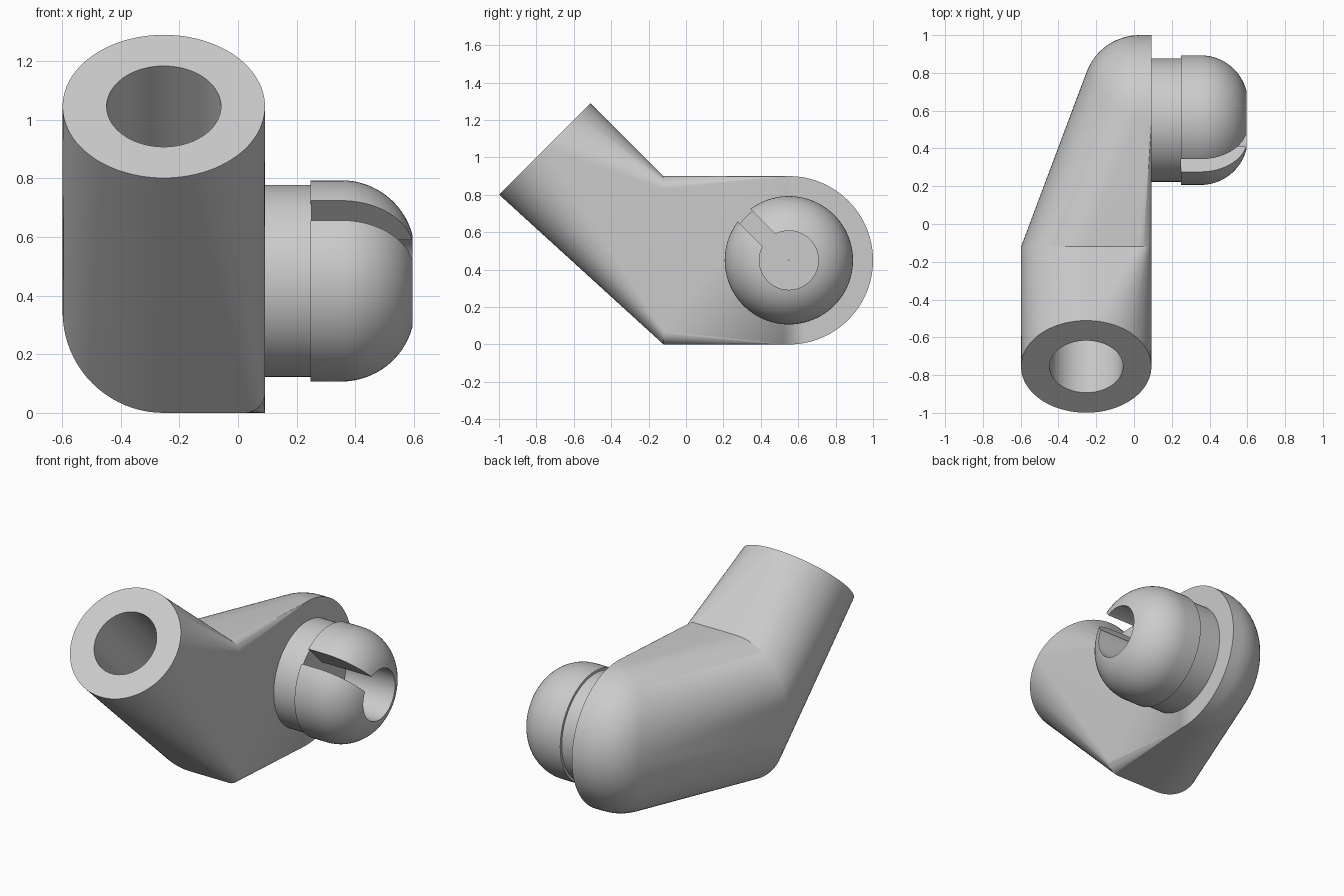
import bpy, bmesh
from math import sin, cos, pi, radians
from mathutils import Vector, Matrix

cube = bpy.data.objects.get("Cube")
if cube:
    bpy.data.objects.remove(cube)

grey = bpy.data.materials.new("light grey")
grey.use_nodes = True
grey.diffuse_color = (0.6, 0.6, 0.6, 1)
grey.node_tree.nodes["Principled BSDF"].inputs["Base Color"].default_value = (0.6, 0.6, 0.6, 1)

SEG = 96
TUBE_X, TUBE_R = -0.253, 0.345      # tube axis and radius
BEND_Y = -0.12                      # plane where tube meets arm
PIVOT = Vector((0, 0.55, 0.45))     # knob axis runs along x through here
FACE_X, END_R, FILLET = 0.092, 0.45, 0.3
TUBE_END = Vector((TUBE_X, -0.755, 1.045))
UP = Vector((0, 1, 1)).normalized()
OUT = Vector((0, -1, 1)).normalized()
X, Y, Z = Vector((1, 0, 0)), Vector((0, 1, 0)), Vector((0, 0, 1))


def ring(centre, u, v, r):
    return [centre + u * r * cos(2 * pi * i / SEG) + v * r * sin(2 * pi * i / SEG)
            for i in range(SEG)]


def corner(side, up, r):
    """Quarter-round corner of the section at the bend."""
    x = TUBE_X + side * (TUBE_R - r)
    z = END_R + up * (END_R - r)
    arc = [pi / 2 * i / 20 for i in range(21)]
    return [Vector((x + side * r * cos(a), BEND_Y, z + up * r * sin(a))) for a in arc]


def add_object(name, bm):
    mesh = bpy.data.meshes.new(name)
    bmesh.ops.recalc_face_normals(bm, faces=bm.faces)
    bm.to_mesh(mesh)
    bm.free()
    obj = bpy.data.objects.new(name, mesh)
    bpy.context.collection.objects.link(obj)
    mesh.materials.append(grey)
    return obj


def add_hull(bm, points):
    """Convex skin over the points, left open at the bend plane."""
    part = bmesh.new()
    for p in points:
        part.verts.new(p)
    bmesh.ops.convex_hull(part, input=part.verts)
    cap = [f for f in part.faces if all(abs(v.co.y - BEND_Y) < 1e-4 for v in f.verts)]
    bmesh.ops.delete(part, geom=cap, context='FACES')
    loose = [v for v in part.verts if not v.link_faces]
    bmesh.ops.delete(part, geom=loose, context='VERTS')
    temp = bpy.data.meshes.new("part")
    part.to_mesh(temp)
    part.free()
    bm.from_mesh(temp)
    bpy.data.meshes.remove(temp)


def revolve(name, profile):
    """Sweep a closed (x, radius) profile around the knob axis."""
    bm = bmesh.new()
    rings = [[bm.verts.new(p) for p in ring(PIVOT + X * x, Y, Z, r)] for x, r in profile]
    for a, b in zip(rings, rings[1:] + rings[:1]):
        for i in range(SEG):
            j = (i + 1) % SEG
            bm.faces.new((a[i], a[j], b[j], b[i]))
    return add_object(name, bm)


def cut(obj, cutter):
    mod = obj.modifiers.new("cut", 'BOOLEAN')
    mod.operation, mod.solver, mod.object = 'DIFFERENCE', 'EXACT', cutter
    bpy.context.view_layer.objects.active = obj
    bpy.ops.object.modifier_apply(modifier=mod.name)
    bpy.data.objects.remove(cutter)


def smooth(obj):
    bpy.ops.object.select_all(action='DESELECT')
    obj.select_set(True)
    bpy.context.view_layer.objects.active = obj
    bpy.ops.object.shade_smooth_by_angle(angle=radians(25))


# Elbow: tube and domed arm share one section, soft outside and tight inside
section = [p for up in (-1, 1) for p in corner(-1, up, 0.345) + corner(1, up, 0.07)]
dome = ring(PIVOT + X * FACE_X, Y, Z, END_R)
for k in range(17):
    a = pi / 2 * k / 16
    dome += ring(PIVOT + X * (0.03 - FILLET * sin(a)), Y, Z, END_R - FILLET * (1 - cos(a)))
bm = bmesh.new()
add_hull(bm, section + ring(TUBE_END, X, UP, TUBE_R))
add_hull(bm, section + dome)
bmesh.ops.remove_doubles(bm, verts=bm.verts, dist=1e-4)
bmesh.ops.dissolve_limit(bm, angle_limit=radians(0.1), verts=bm.verts, edges=bm.edges)
elbow = add_object("elbow_arm", bm)

# Bore down the tube
bm = bmesh.new()
bmesh.ops.create_cone(bm, cap_ends=True, segments=SEG, radius1=0.195, radius2=0.195, depth=0.9,
                      matrix=Matrix.Translation(TUBE_END - OUT * 0.3)
                      @ OUT.to_track_quat('Z', 'Y').to_matrix().to_4x4())
bore = add_object("bore_cutter", bm)
bore.hide_render = True
cut(elbow, bore)
smooth(elbow)

# Neck between arm and knob, solid apart from a pin-sized core
neck = revolve("neck", [(0.08, 0.002), (0.08, 0.327), (0.25, 0.327), (0.25, 0.002)])
smooth(neck)

# Knob: rounded cap with a central socket
HEAD_X, HEAD_R, ROUND = 0.248, 0.343, 0.25
profile = [(HEAD_X, HEAD_R)]
for k in range(17):
    a = radians(75) * k / 16
    profile.append((0.353 + ROUND * sin(a), HEAD_R - ROUND * (1 - cos(a))))
profile.append((HEAD_X, profile[-1][1]))
knob = revolve("knob", profile)

# Slot through one side of the knob, facing up and forward
bm = bmesh.new()
bmesh.ops.create_cube(bm, size=1, matrix=Matrix.Translation(PIVOT + X * 0.45 + OUT * 0.25)
                      @ Matrix.Rotation(radians(45), 4, 'X')
                      @ Matrix.Diagonal((0.5, 0.095, 0.5, 1)))
slot = add_object("slot_cutter", bm)
slot.hide_render = True
cut(knob, slot)
smooth(knob)
